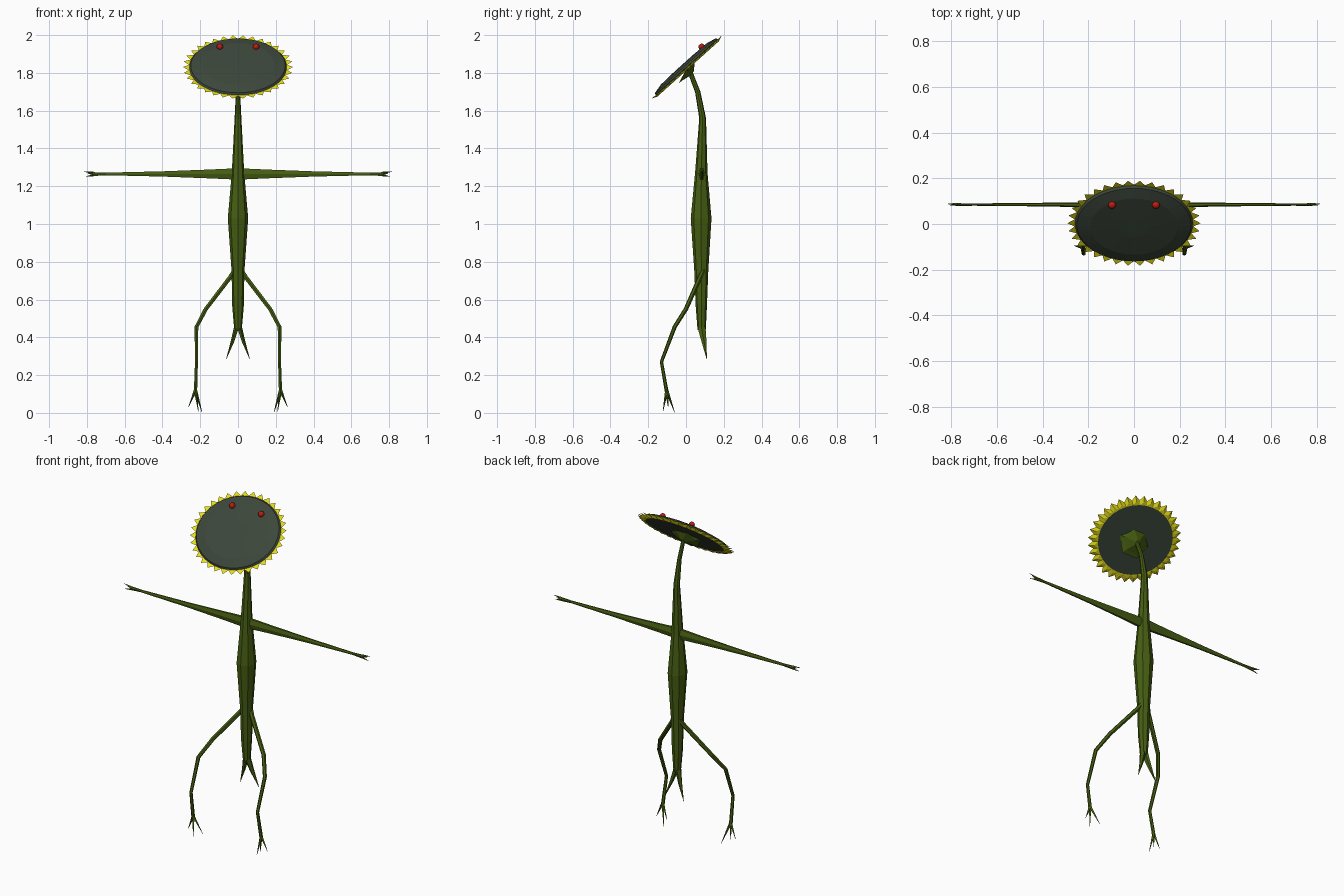
import bpy, bmesh, math
from mathutils import Vector, Matrix

if "Cube" in bpy.data.objects:
    bpy.data.objects.remove(bpy.data.objects["Cube"])


def material(name, rgb):
    m = bpy.data.materials.new(name)
    m.diffuse_color = (*rgb, 1)
    m.use_nodes = True
    m.node_tree.nodes["Principled BSDF"].inputs["Base Color"].default_value = m.diffuse_color
    return m


GREEN = material("stem green", (0.062, 0.112, 0.006))
DARK = material("seed face grey", (0.045, 0.062, 0.043))
YELLOW = material("petal yellow", (0.80, 0.74, 0.01))
RED = material("eye red", (0.50, 0.012, 0.006))


def finish(bm, name, mat, mirror=False, matrix=None):
    bmesh.ops.recalc_face_normals(bm, faces=bm.faces)
    if matrix:
        bm.transform(matrix)
    me = bpy.data.meshes.new(name)
    bm.to_mesh(me)
    bm.free()
    me.materials.append(mat)
    ob = bpy.data.objects.new(name, me)
    bpy.context.collection.objects.link(ob)
    if mirror:
        ob.modifiers.new("mirror", 'MIRROR').use_mirror_merge = False
    return ob


def loft(bm, stations, sides, ref):
    """Stations are (point, radius along ref, radius across)."""
    pts = [Vector(s[0]) for s in stations]
    rings = []
    for i, (_, ru, rv) in enumerate(stations):
        t = (pts[min(i + 1, len(pts) - 1)] - pts[max(i - 1, 0)]).normalized()
        u = Vector(ref)
        u = (u - t * u.dot(t)).normalized()
        v = t.cross(u)
        angles = [2 * math.pi * k / sides for k in range(sides)]
        rings.append([bm.verts.new(pts[i] + u * ru * math.cos(a) + v * rv * math.sin(a))
                      for a in angles])
    for a, b in zip(rings, rings[1:]):
        for k in range(sides):
            j = (k + 1) % sides
            bm.faces.new((a[k], a[j], b[j], b[k]))
    bm.faces.new(rings[0])
    bm.faces.new(rings[-1])


def spike(bm, base, tip, r, sides=4, ref=(0, 1, 0)):
    loft(bm, [(base, r, r), (tip, 0.001, 0.001)], sides, ref)


# Body: faceted stem swelling at the middle and bending forward at the neck
bm = bmesh.new()
loft(bm, [((0, 0.015, 1.825), 0.010, 0.012), ((0, 0.035, 1.77), 0.010, 0.013),
          ((0, 0.062, 1.70), 0.011, 0.014), ((0, 0.088, 1.56), 0.018, 0.018),
          ((0, 0.081, 1.27), 0.033, 0.033), ((0, 0.080, 1.03), 0.054, 0.055),
          ((0, 0.081, 0.75), 0.034, 0.037), ((0, 0.081, 0.57), 0.031, 0.030),
          ((0, 0.083, 0.44), 0.020, 0.022)], 8, (1, 0, 0))
finish(bm, "body", GREEN)

# Forked root tips
bm = bmesh.new()
loft(bm, [((0.008, 0.083, 0.45), 0.014, 0.022), ((0.028, 0.095, 0.38), 0.010, 0.014),
          ((0.062, 0.110, 0.285), 0.001, 0.001)], 5, (1, 0, 0))
finish(bm, "root_tips", GREEN, True)

# Arms with small forked hands
bm = bmesh.new()
loft(bm, [((0.0, 0.083, 1.265), 0.017, 0.035), ((0.15, 0.084, 1.265), 0.012, 0.027),
          ((0.40, 0.085, 1.265), 0.008, 0.016), ((0.70, 0.085, 1.265), 0.005, 0.008),
          ((0.77, 0.085, 1.264), 0.006, 0.012)], 6, (0, 1, 0))
spike(bm, (0.765, 0.085, 1.271), (0.815, 0.088, 1.277), 0.006)
spike(bm, (0.765, 0.085, 1.258), (0.805, 0.082, 1.251), 0.006)
spike(bm, (0.765, 0.085, 1.264), (0.795, 0.090, 1.268), 0.006)
finish(bm, "arms", GREEN, True)

# Thin jointed legs
bm = bmesh.new()
loft(bm, [((0.015, 0.095, 0.76), 0.013, 0.013), ((0.04, 0.075, 0.72), 0.013, 0.013),
          ((0.17, 0.0, 0.55), 0.012, 0.012), ((0.22, -0.06, 0.455), 0.011, 0.011),
          ((0.22, -0.13, 0.27), 0.009, 0.009), ((0.225, -0.102, 0.11), 0.010, 0.010)],
     6, (0, 1, 0))
finish(bm, "legs", GREEN, True)

# Claw-like toes
bm = bmesh.new()
for tip in ((0.262, -0.095, 0.032), (0.190, -0.060, 0.002), (0.210, -0.122, 0.008)):
    spike(bm, (0.225, -0.102, 0.12), tip, 0.009)
finish(bm, "toes", GREEN, True)

# Head parts share one tilted frame
HEAD = Matrix.Translation((0, 0.003, 1.831)) @ Matrix.Rotation(math.radians(42), 4, 'X')

# Seed face: shallow domed oval
bm = bmesh.new()
loft(bm, [((0, 0, -0.010), 0.235, 0.200), ((0, 0, 0.0), 0.258, 0.222),
          ((0, 0, 0.010), 0.250, 0.215), ((0, 0, 0.022), 0.190, 0.165),
          ((0, 0, 0.025), 0.070, 0.060)], 40, (1, 0, 0))
finish(bm, "seed_face", DARK, matrix=HEAD)

# Petals: ring of short folded points around the rim
bm = bmesh.new()
COUNT = 34
for k in range(COUNT):
    def rim(step, f, z):
        a = 2 * math.pi * (k + step) / COUNT
        return bm.verts.new((0.292 * f * math.cos(a), 0.251 * f * math.sin(a), z))
    left, right, tip = rim(-0.5, 0.84, -0.006), rim(0.5, 0.84, -0.006), rim(0, 1, 0)
    low_l, low_r = rim(-0.5, 0.80, -0.013), rim(0.5, 0.80, -0.013)
    wide_l, wide_r = rim(-0.5, 0.895, -0.003), rim(0.5, 0.895, -0.003)
    back = rim(0, 0.88, -0.013)
    for f in ((left, wide_l, tip, wide_r, right), (low_l, back, tip, wide_l),
              (low_r, wide_r, tip, back), (low_l, low_r, back),
              (low_l, wide_l, left), (low_r, right, wide_r),
              (left, right, low_r, low_l)):
        bm.faces.new(f)
finish(bm, "petals", YELLOW, matrix=HEAD)

# Green cup joining the neck to the back of the head
bm = bmesh.new()
loft(bm, [((0, -0.01, -0.008), 0.100, 0.095), ((0, -0.005, -0.022), 0.075, 0.070),
          ((0, 0, -0.045), 0.014, 0.016)], 6, (1, 0, 0))
finish(bm, "flower_cup", GREEN, matrix=HEAD)

# Eyes
bm = bmesh.new()
bmesh.ops.create_uvsphere(bm, u_segments=12, v_segments=8, radius=0.017,
                          matrix=Matrix.Translation((0.096, 0.083, 1.938)))
for f in bm.faces:
    f.smooth = True
finish(bm, "eyes", RED, True)
